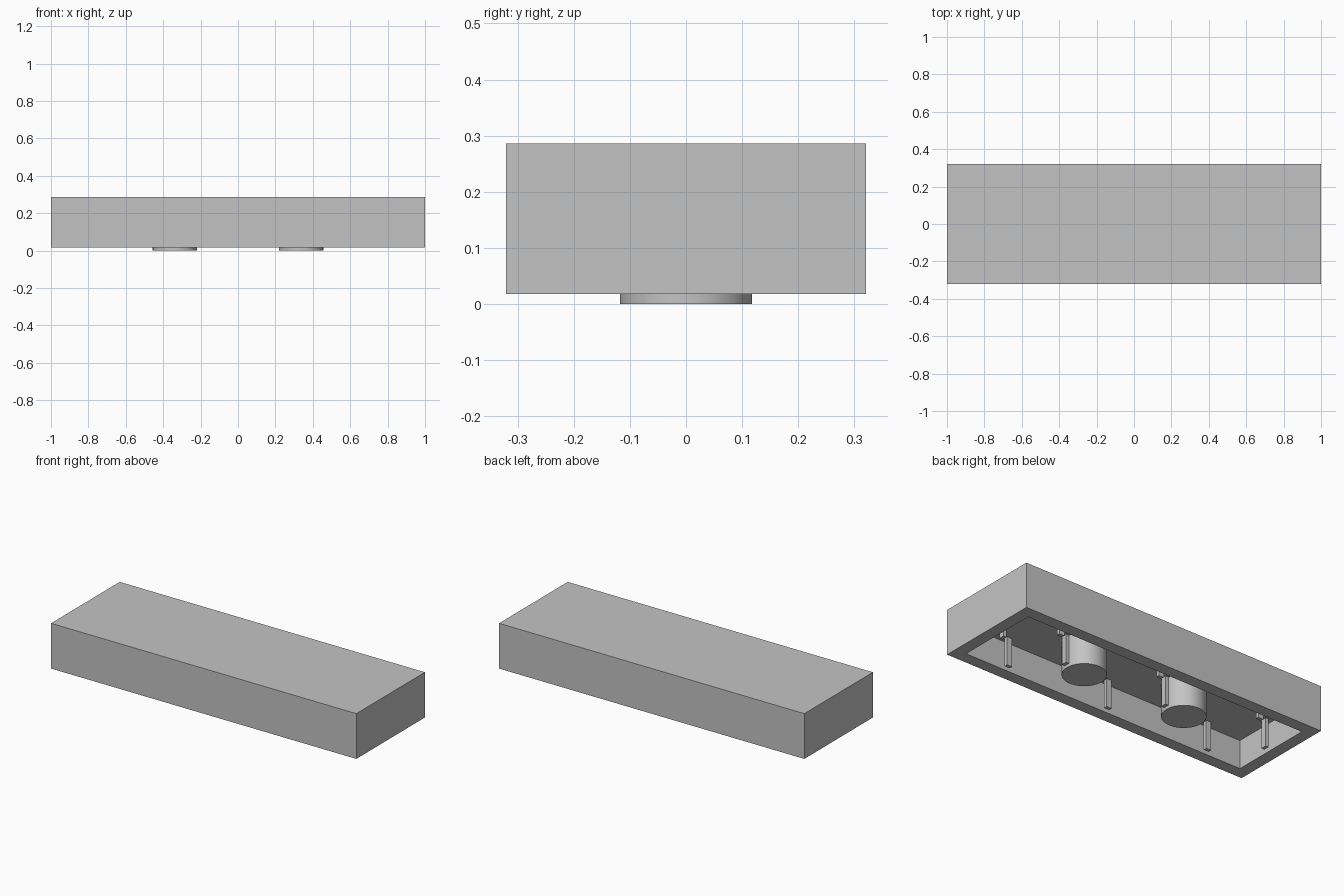
import bpy
import bmesh
from mathutils import Matrix, Vector

old = bpy.data.objects.get("Cube")
if old:
    bpy.data.objects.remove(old, do_unlink=True)

HALF_X, HALF_Y = 1.0, 0.321
RIM, TOP = 0.018, 0.286
WALL = 0.1
CEILING = TOP - WALL
IN_X, IN_Y = HALF_X - WALL, HALF_Y - WALL
PITCH = 0.676
PIN_R = 0.118
RIB_W, RIB_D = 0.034, 0.02

grey = bpy.data.materials.new("light grey plastic")
grey.use_nodes = True
colour = (0.55, 0.55, 0.55, 1)
grey.diffuse_color = colour
grey.node_tree.nodes["Principled BSDF"].inputs["Base Color"].default_value = colour


def finish(name, bm):
    mesh = bpy.data.meshes.new(name)
    bm.to_mesh(mesh)
    bm.free()
    mesh.materials.append(grey)
    obj = bpy.data.objects.new(name, mesh)
    bpy.context.collection.objects.link(obj)
    return obj


def add_box(bm, x0, x1, y0, y1, z0, z1):
    size = Vector((x1 - x0, y1 - y0, z1 - z0))
    centre = Vector((x0 + x1, y0 + y1, z0 + z1)) / 2
    matrix = Matrix.Translation(centre) @ Matrix.Diagonal((*size, 1))
    bmesh.ops.create_cube(bm, size=1, matrix=matrix)


def rib(name, x, y, wx, wy):
    bm = bmesh.new()
    add_box(bm, x - wx / 2, x + wx / 2, y - wy / 2, y + wy / 2, RIM, CEILING)
    return finish(name, bm)


# Hollow block: the underside is inset and pushed up to the ceiling
bm = bmesh.new()
add_box(bm, -HALF_X, HALF_X, -HALF_Y, HALF_Y, RIM, TOP)
bm.normal_update()
under = min(bm.faces, key=lambda f: f.normal.z)
bmesh.ops.inset_region(bm, faces=[under], thickness=WALL)
ceiling = bmesh.ops.extrude_discrete_faces(bm, faces=[under])["faces"][0]
bmesh.ops.translate(bm, verts=ceiling.verts, vec=(0, 0, CEILING - RIM))
bmesh.ops.recalc_face_normals(bm, faces=bm.faces)
finish("tile_body", bm)

# Grip ribs on the long walls
for side, label in ((-1, "front"), (1, "back")):
    for i in (-1, 0, 1):
        rib(f"{label}_wall_rib", i * PITCH, side * (IN_Y - RIB_D / 2), RIB_W, RIB_D)

# Grip ribs on the end walls
for side, label in ((-1, "right"), (1, "left")):
    rib(f"{label}_end_rib", side * (IN_X - RIB_D / 2), 0, RIB_D, RIB_W)

# Round pins, each with a fin on either side
for side, label in ((-1, "right"), (1, "left")):
    x = side * PITCH / 2
    bm = bmesh.new()
    bmesh.ops.create_cone(bm, cap_ends=True, segments=48, radius1=PIN_R,
                          radius2=PIN_R, depth=CEILING,
                          matrix=Matrix.Translation((x, 0, CEILING / 2)))
    pin = finish(f"{label}_pin", bm)
    bpy.ops.object.select_all(action="DESELECT")
    pin.select_set(True)
    bpy.context.view_layer.objects.active = pin
    bpy.ops.object.shade_smooth_by_angle()
    for s in (-1, 1):
        rib(f"{label}_pin_fin", x + s * (PIN_R + 0.005), 0, 0.03, RIB_W)
